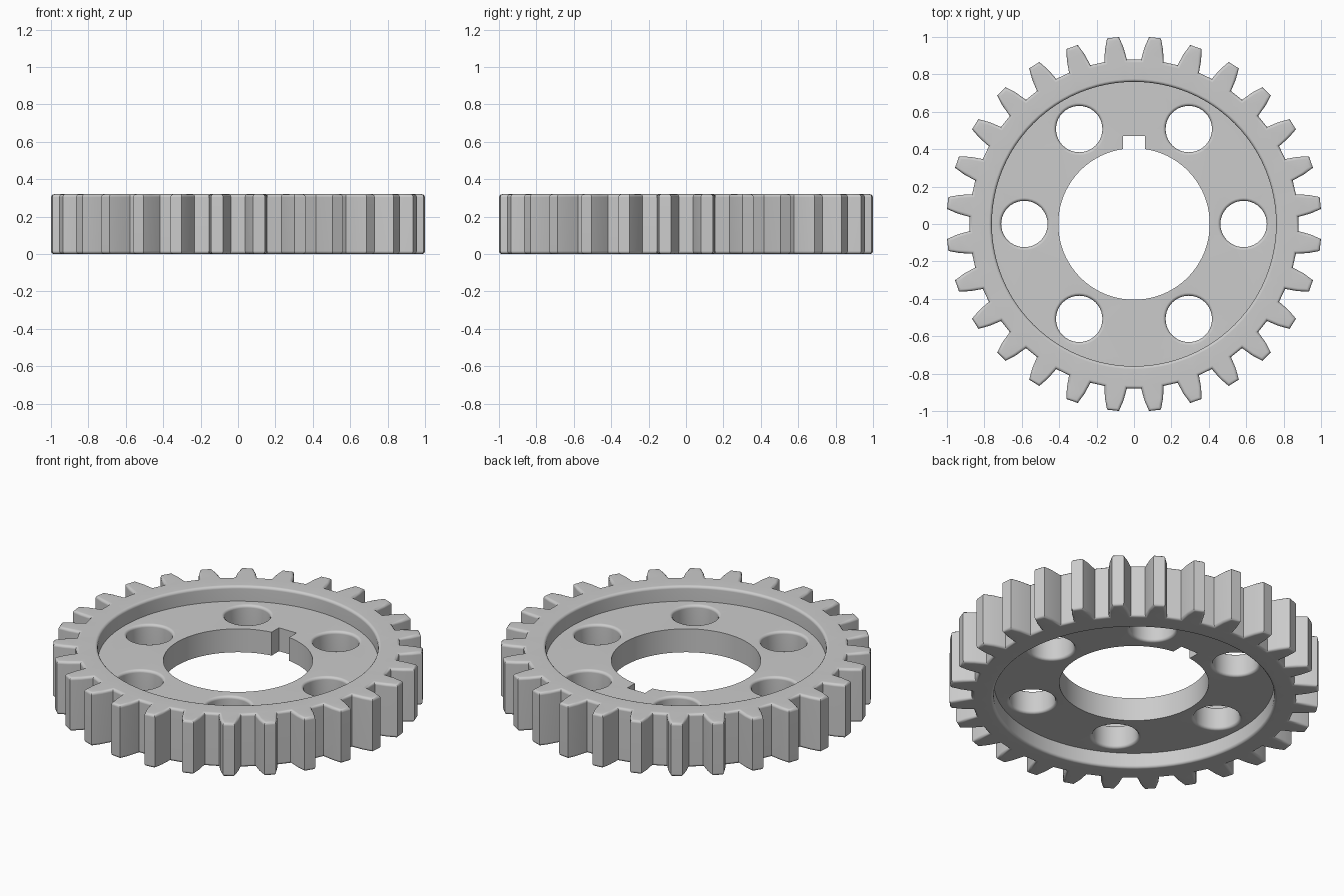
import bpy, bmesh
from math import sin, cos, pi, radians
from mathutils import Vector

if "Cube" in bpy.data.objects:
    bpy.data.objects.remove(bpy.data.objects["Cube"])

TEETH, HEIGHT = 28, 0.32
WEB_LOW, WEB_HIGH = 0.09, 0.23
ROUND = 0.016

bm = bmesh.new()


def polar(r, a):
    return Vector((r * cos(a), r * sin(a)))


def circle(r, n, cx=0.0, cy=0.0):
    return [Vector((cx, cy)) + polar(r, 2 * pi * i / n) for i in range(n)]


def inset(points, d):
    """Offset a counter-clockwise outline inward by d with mitred corners."""
    out = []
    for i, p in enumerate(points):
        a = (p - points[i - 1]).normalized()
        b = (points[(i + 1) % len(points)] - p).normalized()
        na, nb = Vector((-a.y, a.x)), Vector((-b.y, b.x))
        out.append(p + (na + nb) * d / (1 + na.dot(nb)))
    return out


def wall(points, profile):
    """Stack insets of an outline; return the bottom and top edge loops."""
    n = len(points)
    rings = [[bm.verts.new((p.x, p.y, z)) for p in inset(points, d)] for d, z in profile]
    for lo, hi in zip(rings, rings[1:]):
        for i in range(n):
            j = (i + 1) % n
            bm.faces.new((lo[i], lo[j], hi[j], hi[i]))
    return [[bm.edges.get((r[i], r[(i + 1) % n])) for i in range(n)]
            for r in (rings[0], rings[-1])]


def rounded(z, r, sign, up):
    """Quarter-round profile from the wall to the face at height z."""
    s = -1 if up else 1
    arc = [(sign * r * (1 - cos(t)), z + s * r * (1 - sin(t)))
           for t in (radians(a) for a in (0, 30, 60, 90))]
    return arc if up else arc[::-1]


def cap(*loops):
    bmesh.ops.triangle_fill(bm, use_beauty=True, edges=[e for l in loops for e in l])


# Toothed outer wall
tooth = [(0.88, 0.069), (0.945, 0.053), (1.003, 0.032)]
tooth = [(r, -a) for r, a in tooth] + [(r, a) for r, a in reversed(tooth)]
gear = [polar(r, 2 * pi * (k + 0.5) / TEETH + a) for k in range(TEETH) for r, a in tooth]
outer = wall(gear, rounded(0, ROUND, 1, False) + rounded(HEIGHT, ROUND, 1, True))

# Recess walls inside the rim, above and below the web
rim = circle(0.76, 96)
upper = wall(rim, [(0, WEB_HIGH)] + rounded(HEIGHT, ROUND, -1, True))
lower = wall(rim, rounded(0, ROUND, -1, False) + [(0, WEB_LOW)])

# Central bore with keyway
R, K = 0.405, 0.058
a0 = pi / 2 + K / R
sweep = 2 * pi - 2 * K / R
bore = [polar(R, a0 + sweep * i / 80) for i in range(81)]
bore += [Vector((K, 0.47)), Vector((-K, 0.47))]
holes = [wall(bore, [(0, WEB_LOW), (0, WEB_HIGH)])]

# Six lightening holes
for k in range(6):
    c = polar(0.586, k * pi / 3)
    holes.append(wall(circle(0.124, 40, c.x, c.y),
                      rounded(WEB_LOW, ROUND, -1, False) + rounded(WEB_HIGH, ROUND, -1, True)))

# Flat rim and web faces
cap(outer[1], upper[1])
cap(outer[0], lower[0])
cap(upper[0], *[h[1] for h in holes])
cap(lower[1], *[h[0] for h in holes])
bmesh.ops.recalc_face_normals(bm, faces=bm.faces)

mesh = bpy.data.meshes.new("spur_gear")
bm.to_mesh(mesh)
bm.free()
obj = bpy.data.objects.new("spur_gear", mesh)
bpy.context.collection.objects.link(obj)
bpy.context.view_layer.objects.active = obj
obj.select_set(True)
bpy.ops.object.shade_smooth_by_angle(angle=radians(31))
mod = obj.modifiers.new("face_normals", 'WEIGHTED_NORMAL')
mod.keep_sharp = True
